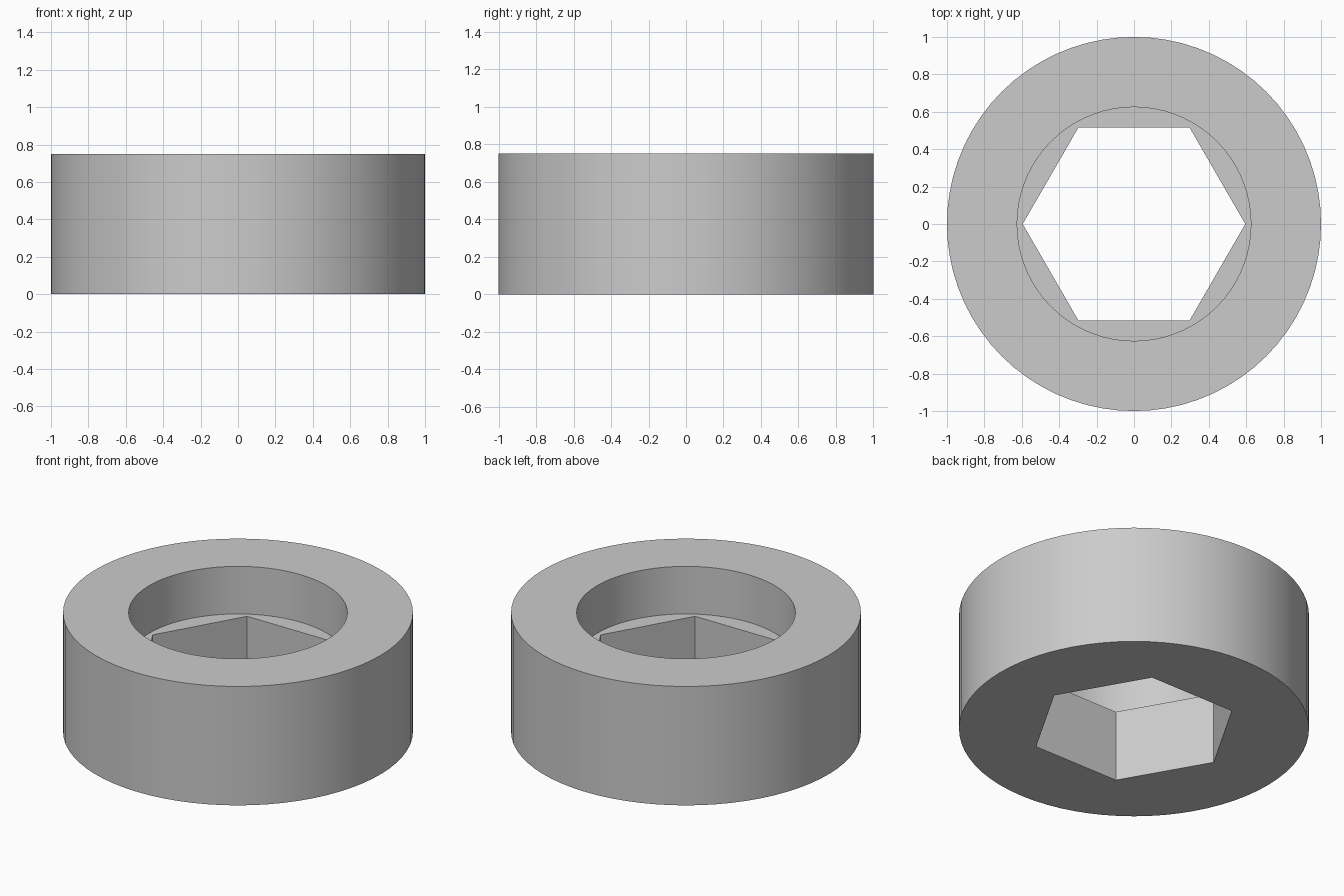
import bpy
import bmesh
from math import cos, sin, pi, radians

default = bpy.data.objects.get("Cube")
if default:
    bpy.data.objects.remove(default, do_unlink=True)

SIDES = 72  # multiple of six, so hexagon corners fall on vertices
HEIGHT, FLOOR = 0.75, 0.45
OUTER, BORE, HEX = 1.0, 0.625, 0.595


def round_radius(radius):
    return lambda angle: radius


def hex_radius(angle):
    return HEX * cos(pi / 6) / cos(angle % (pi / 3) - pi / 6)


def add_loop(bm, radius_at, z):
    loop = []
    for i in range(SIDES):
        step = i % (SIDES // 6)
        r = radius_at(2 * pi * step / SIDES)
        a = 2 * pi * i / SIDES
        loop.append(bm.verts.new((r * cos(a), r * sin(a), z)))
    return loop


# Closed section: outer wall, top rim, counterbore, ledge, hexagonal hole, underside
section = [
    (round_radius(OUTER), 0),
    (round_radius(OUTER), HEIGHT),
    (round_radius(BORE), HEIGHT),
    (round_radius(BORE), FLOOR),
    (hex_radius, FLOOR),
    (hex_radius, 0),
]
bm = bmesh.new()
loops = [add_loop(bm, radius_at, z) for radius_at, z in section]
for k, low in enumerate(loops):
    high = loops[(k + 1) % len(loops)]
    for i in range(SIDES):
        j = (i + 1) % SIDES
        bm.faces.new((low[i], low[j], high[j], high[i]))
bmesh.ops.recalc_face_normals(bm, faces=bm.faces)

mesh = bpy.data.meshes.new("hex_socket_collar")
bm.to_mesh(mesh)
bm.free()
collar = bpy.data.objects.new("hex_socket_collar", mesh)
bpy.context.collection.objects.link(collar)

# Plain grey finish
grey = bpy.data.materials.new("light_grey")
grey.use_nodes = True
colour = (0.6, 0.6, 0.6, 1)
grey.diffuse_color = colour
grey.node_tree.nodes["Principled BSDF"].inputs["Base Color"].default_value = colour
mesh.materials.append(grey)

# Smooth round walls, crisp rims and hexagon corners
bpy.ops.object.select_all(action='DESELECT')
collar.select_set(True)
bpy.context.view_layer.objects.active = collar
bpy.ops.object.shade_smooth_by_angle(angle=radians(30))
